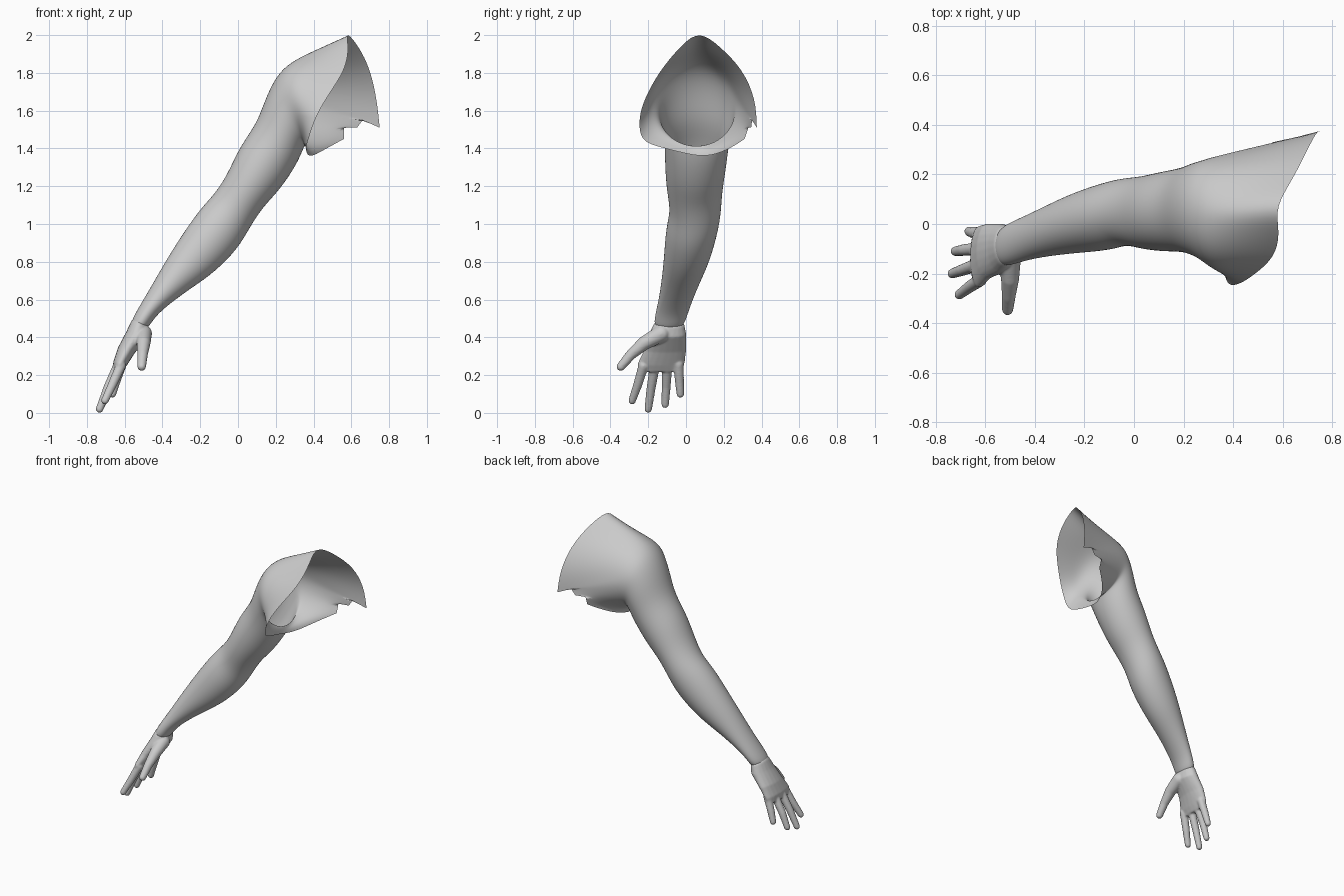
import bpy, bmesh
from math import sin, cos, pi
from mathutils import Vector, Matrix

cube = bpy.data.objects.get("Cube")
if cube:
    bpy.data.objects.remove(cube, do_unlink=True)

SIDES = 20

skin = bpy.data.materials.new("plain_grey")
skin.use_nodes = True
grey = (0.6, 0.6, 0.6, 1)
skin.diffuse_color = grey
skin.node_tree.nodes["Principled BSDF"].inputs["Base Color"].default_value = grey


def section(upper, lower, y_front, y_back, scale=1.0):
    """Elliptical cross-section from its upper and lower (x, z) ends and its y range."""
    mid_y, half_y = (y_front + y_back) / 2, (y_back - y_front) / 2
    top = Vector((upper[0], mid_y, upper[1]))
    bottom = Vector((lower[0], mid_y, lower[1]))
    centre, half = (top + bottom) / 2, (top - bottom) / 2
    side = Vector((0, -half_y, 0))
    angles = [2 * pi * i / SIDES for i in range(SIDES)]
    return [centre + scale * (cos(a) * half + sin(a) * side) for a in angles]


def loft(bm, rings, capped=False):
    """Skin a list of rings with quads."""
    loops = [[bm.verts.new(p) for p in ring] for ring in rings]
    for a, b in zip(loops, loops[1:]):
        for i in range(SIDES):
            j = (i + 1) % SIDES
            bm.faces.new((a[i], a[j], b[j], b[i]))
    if capped:
        bm.faces.new(loops[0])
        bm.faces.new(loops[-1])
    return loops


def digit(bm, joints):
    """Chain of rounded, tapering bones; each joint is (x, y, z, radius)."""
    for joint in joints:
        bmesh.ops.create_icosphere(bm, subdivisions=3, radius=joint[3],
                                   matrix=Matrix.Translation(joint[:3]))
    for a, b in zip(joints, joints[1:]):
        start, end = Vector(a[:3]), Vector(b[:3])
        span = end - start
        turn = span.to_track_quat('Z', 'Y').to_matrix().to_4x4()
        bmesh.ops.create_cone(bm, cap_ends=True, segments=SIDES, radius1=a[3], radius2=b[3],
                              depth=span.length,
                              matrix=Matrix.Translation((start + end) / 2) @ turn)


def make_object(name, bm):
    bmesh.ops.recalc_face_normals(bm, faces=bm.faces)
    for face in bm.faces:
        face.smooth = True
    mesh = bpy.data.meshes.new(name)
    bm.to_mesh(mesh)
    bm.free()
    mesh.materials.append(skin)
    obj = bpy.data.objects.new(name, mesh)
    bpy.context.scene.collection.objects.link(obj)
    return obj


# Arm: sections from wrist to shoulder cap
arm_sections = [
    ((-.56, .46), (-.50, .44), -.15, -.04),
    ((-.565, .485), (-.475, .45), -.17, -.01),
    ((-.53, .55), (-.44, .51), -.16, .01),
    ((-.47, .65), (-.36, .58), -.14, .04),
    ((-.39, .79), (-.25, .66), -.125, .085),
    ((-.31, .92), (-.13, .74), -.115, .13),
    ((-.2, 1.08), (0, .87), -.105, .17),
    ((-.125, 1.155), (.06, .98), -.08, .185),
    ((-.055, 1.26), (.13, 1.09), -.1, .19),
    ((.01, 1.41), (.22, 1.18), -.11, .21),
    ((.1, 1.53), (.31, 1.315), -.11, .225),
    ((.145, 1.66), (.345, 1.4), -.125, .245),
    ((.2, 1.78), (.355, 1.42), -.14, .255),
    ((.28, 1.86), (.36, 1.4), -.185, .27),
]
# Open edge of the shoulder: top, down the front, underneath, up the back
rim = [Vector(p) for p in (
    (.57, .07, 2.025), (.585, -.02, 1.95), (.58, -.09, 1.87), (.55, -.15, 1.79),
    (.49, -.2, 1.7), (.44, -.235, 1.62), (.4, -.25, 1.54), (.37, -.24, 1.44),
    (.36, -.15, 1.41), (.36, -.03, 1.38), (.38, .1, 1.35), (.45, .22, 1.39),
    (.56, .31, 1.45), (.56, .33, 1.51), (.63, .345, 1.51), (.66, .35, 1.55),
    (.75, .375, 1.51), (.735, .37, 1.66), (.7, .3, 1.82), (.64, .18, 1.94))]

bm = bmesh.new()
crease = bm.verts.layers.float.new("crease_vert")
rings = [section(*s, scale=1.02) for s in arm_sections]
cap = rings[-1]
rings.append([a.lerp(b, .5) for a, b in zip(cap, rim)])
rings.append(rim)
loops = loft(bm, rings)
# Keep the ragged lower back edge sharp
for vert in loops[-1][12:17]:
    vert[crease] = 1
arm = make_object("arm_and_shoulder", bm)
subsurf = arm.modifiers.new("smooth_surface", 'SUBSURF')
subsurf.levels = subsurf.render_levels = 2

# Hand: palm, thumb and fingers fused into one skin
bm = bmesh.new()
palm_sections = [
    ((-.54, .51), (-.48, .48), -.15, -.04),
    ((-.565, .485), (-.475, .45), -.17, -.01),
    ((-.59, .43), (-.48, .4), -.195, 0),
    ((-.635, .345), (-.545, .32), -.22, 0),
    ((-.66, .27), (-.59, .25), -.255, -.01),
    ((-.66, .225), (-.615, .215), -.25, -.02),
]
loft(bm, [section(*s, scale=1.02) for s in palm_sections], capped=True)

digit(bm, [(-.5, -.13, .42, .045), (-.5, -.22, .37, .037),
           (-.505, -.29, .31, .028), (-.51, -.345, .245, .023)])
fingers = {
    "index": ((-.62, -.225, .25), (-.665, -.255, .15), (-.705, -.285, .065)),
    "middle": ((-.635, -.165, .25), (-.69, -.185, .13), (-.733, -.2, .02)),
    "ring": ((-.63, -.1, .25), (-.685, -.105, .14), (-.72, -.11, .045)),
    "little": ((-.615, -.04, .26), (-.645, -.035, .17), (-.665, -.03, .1)),
}
for joints in fingers.values():
    digit(bm, [(*p, r) for p, r in zip(joints, (.027, .024, .02))])

hand = make_object("hand", bm)
remesh = hand.modifiers.new("fuse", 'REMESH')
remesh.mode = 'VOXEL'
remesh.voxel_size = .006
remesh.use_smooth_shade = True
soften = hand.modifiers.new("soften", 'SMOOTH')
soften.factor = .5
soften.iterations = 5
